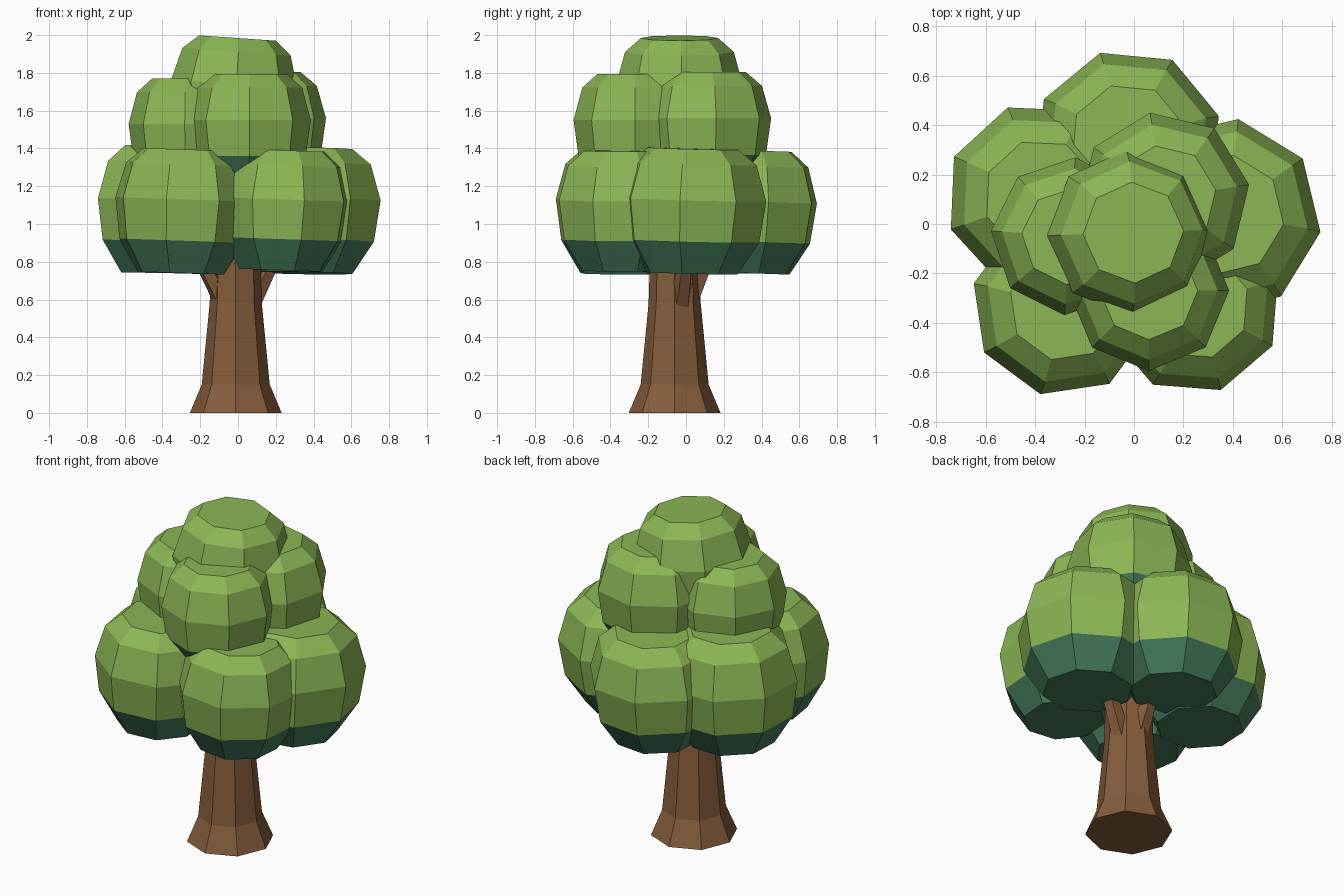
import bpy, bmesh, math
from mathutils import Matrix, Vector

if "Cube" in bpy.data.objects:
    bpy.data.objects.remove(bpy.data.objects["Cube"])


def material(name, color):
    m = bpy.data.materials.new(name)
    m.diffuse_color = (*color, 1)
    m.use_nodes = True
    m.node_tree.nodes["Principled BSDF"].inputs["Base Color"].default_value = m.diffuse_color
    return m


LEAF = material("leaf green", (0.26, 0.47, 0.09))
SHADE = material("underside green", (0.06, 0.20, 0.105))
BARK = material("bark brown", (0.235, 0.11, 0.046))


def rings_object(name, rings, sides, turn, mats, matrix):
    """Closed flat-faced solid from (radius, height) rings; bottom first."""
    bm = bmesh.new()
    loops = []
    for r, z in rings:
        loops.append([bm.verts.new((r * math.cos(turn + i * math.tau / sides),
                                    r * math.sin(turn + i * math.tau / sides), z))
                      for i in range(sides)])
    bm.faces.new(loops[0][::-1])
    bm.faces.new(loops[-1])
    for k, (a, b) in enumerate(zip(loops, loops[1:])):
        for i in range(sides):
            j = (i + 1) % sides
            f = bm.faces.new((a[i], a[j], b[j], b[i]))
            if len(mats) > 1 and k > 0:
                f.material_index = 1
    if len(mats) > 1:
        bm.faces.ensure_lookup_table()
        bm.faces[1].material_index = 1   # top cap is leaf coloured
    mesh = bpy.data.meshes.new(name)
    bm.to_mesh(mesh)
    bm.free()
    for m in mats:
        mesh.materials.append(m)
    ob = bpy.data.objects.new(name, mesh)
    ob.matrix_world = matrix
    bpy.context.collection.objects.link(ob)
    return ob


def foliage(name, x, y, z, radius, turn, up, down, tilt_x=0, tilt_y=0):
    """Squashed eight-sided clump, dark below its lower ring."""
    rings = [(0.64 * radius, -down), (0.92 * radius, -0.56 * down), (radius, 0),
             (0.86 * radius, 0.70 * up), (0.61 * radius, up)]
    m = (Matrix.Translation((x, y, z))
         @ Matrix.Rotation(math.radians(tilt_y), 4, 'Y')
         @ Matrix.Rotation(math.radians(tilt_x), 4, 'X'))
    rings_object(name, rings, 8, math.radians(turn), [SHADE, LEAF], m)


# Lower tier of foliage
foliage("lower_foliage_front_left", -0.29, -0.33, 1.13, 0.37, 166, 0.265, 0.39, 0, 2)
foliage("lower_foliage_front_right", 0.24, -0.33, 1.13, 0.36, -72, 0.26, 0.375, 0, 2)
foliage("lower_foliage_right", 0.36, 0.03, 1.13, 0.40, 81, 0.27, 0.39, -1.5, 1)
foliage("lower_foliage_left", -0.38, 0.11, 1.13, 0.385, 110, 0.285, 0.39, 0, 1)
foliage("lower_foliage_back", -0.025, 0.325, 1.12, 0.385, 62, 0.27, 0.38, -2, 0)

# Middle tier
foliage("middle_foliage_front", 0.06, -0.27, 1.55, 0.325, 0, 0.245, 0.34)
foliage("middle_foliage_left", -0.26, -0.05, 1.53, 0.32, 176, 0.24, 0.34)
foliage("middle_foliage_back", 0.12, 0.105, 1.56, 0.35, 9, 0.245, 0.35)

# Crown
foliage("top_foliage", -0.02, -0.035, 1.74, 0.335, 2, 0.245, 0.33, 0, 4)

# Trunk with flared foot
rings_object("trunk", [(0.243, 0), (0.18, 0.15), (0.138, 0.58), (0.125, 1.0)],
             8, 0, [BARK], Matrix.Translation((-0.012, -0.06, 0)))


# Short branches growing from the trunk into the foliage
def branch(name, start, end):
    start, end = Vector(start), Vector(end)
    d = end - start
    m = Matrix.Translation(start) @ d.to_track_quat('Z', 'Y').to_matrix().to_4x4()
    rings_object(name, [(0.055, 0), (0.04, d.length)], 5, 0.3, [BARK], m)


branch("branch_left", (-0.07, -0.09, 0.58), (-0.22, -0.15, 0.86))
branch("branch_right", (0.07, -0.03, 0.58), (0.22, 0.01, 0.88))
branch("branch_back", (-0.02, 0.02, 0.60), (-0.03, 0.14, 0.88))
